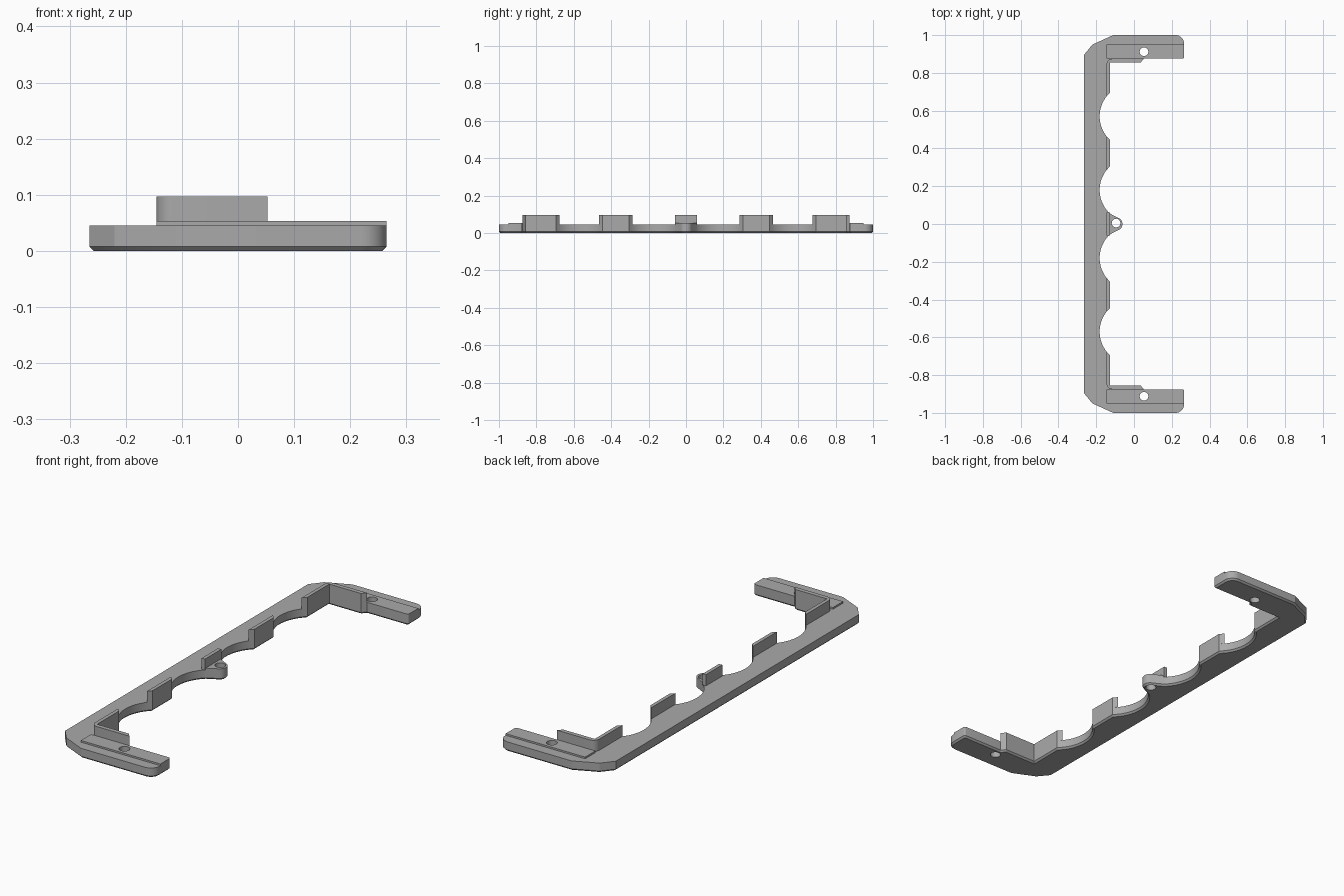
import bpy, bmesh, math

cube = bpy.data.objects.get("Cube")
if cube:
    bpy.data.objects.remove(cube)

grey = bpy.data.materials.new("plain_grey")
grey.use_nodes = True
COLOUR = (0.4, 0.4, 0.4, 1)
grey.diffuse_color = COLOUR
grey.node_tree.nodes["Principled BSDF"].inputs["Base Color"].default_value = COLOUR

# Shared dimensions
TOP, PAD, TALL = 0.045, 0.053, 0.097
INNER, WALL = -0.128, -0.145          # front and back of the upright tabs
SCALLOP_R, SCALLOP_X = 0.17, -0.012   # circle that cuts each scallop
SCALLOPS = (0.57, 0.18)
END = 0.265
ARM_IN, LIP = 0.875, 0.855
BOSS_X, BOSS_R = -0.095, 0.034


def arc(cx, cy, r, start, end, n=8):
    """Points along an arc, angles in degrees."""
    angles = [math.radians(start + (end - start) * i / n) for i in range(n + 1)]
    return [(cx + r * math.cos(a), cy + r * math.sin(a)) for a in angles]


def scallop_half(x):
    return math.sqrt(SCALLOP_R ** 2 - (x - SCALLOP_X) ** 2)


def flip(points):
    return [(x, -y) for x, y in reversed(points)]


def prism(name, points, z0, z1, chamfer=0.0):
    """Extrude an outline, with an optional chamfer round its underside."""
    bm = bmesh.new()
    bottom = bm.faces.new([bm.verts.new((x, y, z0 + chamfer)) for x, y in points])
    top = bmesh.ops.extrude_face_region(bm, geom=[bottom], use_keep_orig=True)
    for v in top["geom"]:
        if isinstance(v, bmesh.types.BMVert):
            v.co.z = z1
    bmesh.ops.recalc_face_normals(bm, faces=bm.faces)
    if chamfer:
        bmesh.ops.inset_region(bm, faces=[bottom], thickness=chamfer,
                               use_even_offset=True)
        for v in bottom.verts:
            v.co.z = z0
    mesh = bpy.data.meshes.new(name)
    bm.to_mesh(mesh)
    bm.free()
    mesh.materials.append(grey)
    ob = bpy.data.objects.new(name, mesh)
    bpy.context.collection.objects.link(ob)
    return ob


# Plate outline, from the tip of the boss round to the back edge
boss = arc(BOSS_X, 0, BOSS_R, 0, 55)
boss_root = (INNER, SCALLOPS[1] - scallop_half(INNER))
half = boss[:]
for cy in reversed(SCALLOPS):
    a = math.degrees(math.asin(scallop_half(INNER) / SCALLOP_R))
    half += arc(SCALLOP_X, cy, SCALLOP_R, 180 + a, 180 - a, 16)
arm_end = arc(END - 0.01, ARM_IN + 0.01, 0.01, -90, 0, 4)
half += [(INNER, LIP), (0.035, LIP), (0.053, ARM_IN)] + arm_end
half += arc(END - 0.045, 0.955, 0.045, 0, 90)
half += [(-0.11, 1.0), (-0.22, 0.95), (-END, 0.895)]
plate = prism("base_plate", flip(half)[:-1] + half, 0, TOP, 0.008)

# Raised boss in the middle, with its upright tab
boss_pad = [(WALL, boss_root[1])] + [boss_root] + boss[::-1]
boss_pad = boss_pad + flip(boss_pad)[1:]
drilled = [plate, prism("boss_pad", boss_pad, TOP, PAD)]
prism("centre_tab", [(INNER, -0.06), (INNER, 0.06), (WALL, 0.06), (WALL, -0.06)],
      TOP, TALL)

# Parts repeated at both ends
for side, fold in (("left_hand", lambda p: p), ("right_hand", flip)):
    tag = "rear" if side == "left_hand" else "front"

    # Low pad along the arm
    pad = [(WALL, ARM_IN)] + arm_end + [(END, 0.95), (WALL, 0.95)]
    drilled.append(prism(tag + "_arm_pad", fold(pad), TOP, PAD))

    # Upright tab between two scallops
    def edge(i, x, sign):
        return (x, SCALLOPS[i] + sign * scallop_half(x))
    tab = [edge(1, INNER, 1), edge(0, INNER, -1), edge(0, WALL, -1), edge(1, WALL, 1)]
    prism(tag + "_middle_tab", fold(tab), TOP, TALL)

    # Upright corner wall, rounded on its outer side
    r = 0.03
    corner = [edge(0, INNER, 1), (INNER, LIP), (0.035, LIP), (0.053, ARM_IN)]
    corner += arc(WALL + r, ARM_IN - r, r, 90, 180) + [edge(0, WALL, 1)]
    prism(tag + "_corner_wall", fold(corner), TOP, TALL)

# Screw holes through the plate and pads
for x, y in ((BOSS_X, 0.005), (0.053, 0.912), (0.053, -0.912)):
    cutter = prism("hole_cutter", arc(x, y, 0.023, 0, 345, 23), -0.05, 0.2)
    cutter.hide_render = True
    for ob in drilled:
        near = any(abs(v.co.y - y) < 0.1 for v in ob.data.vertices)
        if not near:
            continue
        mod = ob.modifiers.new("screw_hole", "BOOLEAN")
        mod.operation = "DIFFERENCE"
        mod.solver = "EXACT"
        mod.object = cutter
        bpy.context.view_layer.objects.active = ob
        bpy.ops.object.modifier_apply(modifier=mod.name)
    bpy.data.objects.remove(cutter)

# Smooth the curved walls while keeping the edges sharp
bpy.ops.object.select_all(action="DESELECT")
for ob in bpy.context.collection.objects:
    if ob.type == "MESH":
        ob.select_set(True)
        bpy.context.view_layer.objects.active = ob
bpy.ops.object.shade_smooth_by_angle(angle=math.radians(20))
